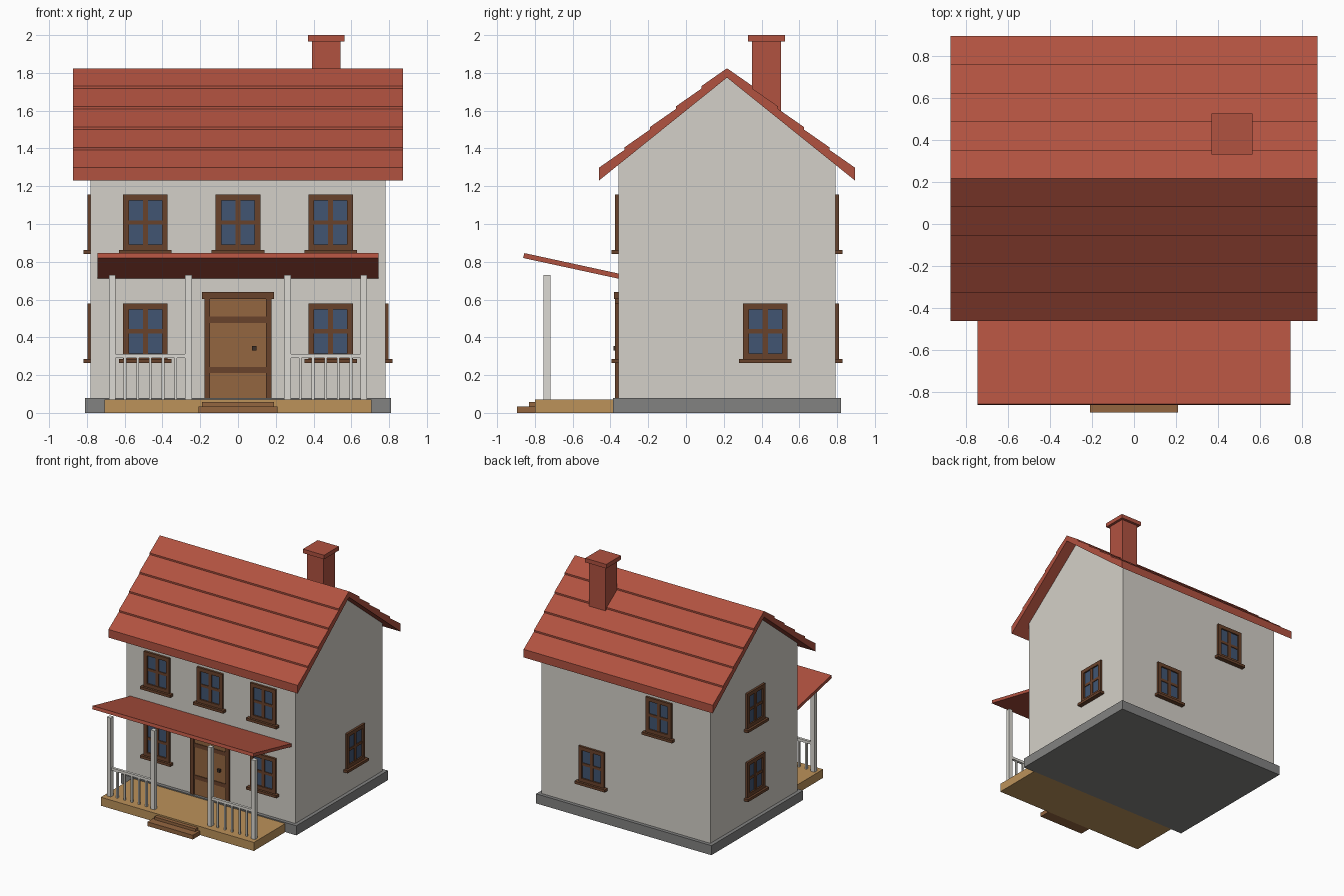
import bpy, bmesh, math
from mathutils import Matrix

if "Cube" in bpy.data.objects:
    bpy.data.objects.remove(bpy.data.objects["Cube"])

C = 0.217          # y of the ridge and house centre
HW, HD = 0.78, 0.575   # half width and half depth of the walls


def material(name, r, g, b):
    m = bpy.data.materials.new(name)
    lin = [((v / 255 + 0.055) / 1.055) ** 2.4 for v in (r, g, b)]
    m.diffuse_color = (*lin, 1)
    m.use_nodes = True
    m.node_tree.nodes["Principled BSDF"].inputs["Base Color"].default_value = m.diffuse_color
    return m


WALL = material("wall plaster", 212, 208, 200)
ROOF = material("roof red", 177, 82, 64)
STONE = material("foundation grey", 130, 130, 129)
DECK = material("deck tan", 188, 146, 90)
WOOD = material("door brown", 148, 102, 64)
TRIM = material("trim dark brown", 105, 66, 43)
GLASS = material("window blue", 65, 85, 114)
POST = material("porch white", 220, 218, 211)
KNOB = material("knob dark", 60, 48, 40)


def finish(name, mat, bm):
    bmesh.ops.recalc_face_normals(bm, faces=bm.faces)
    me = bpy.data.meshes.new(name)
    bm.to_mesh(me)
    bm.free()
    me.materials.append(mat)
    ob = bpy.data.objects.new(name, me)
    bpy.context.collection.objects.link(ob)
    return ob


def boxes(name, mat, items, mtx=Matrix()):
    """One object from boxes given as x0, x1, y0, y1, z0, z1."""
    bm = bmesh.new()
    for x0, x1, y0, y1, z0, z1 in items:
        m = Matrix.Translation(((x0 + x1) / 2, (y0 + y1) / 2, (z0 + z1) / 2))
        s = Matrix.Diagonal((x1 - x0, y1 - y0, z1 - z0, 1))
        bmesh.ops.create_cube(bm, size=1, matrix=mtx @ m @ s)
    return finish(name, mat, bm)


def extrude_x(name, mat, profile, half):
    """Extrude a (y, z) profile along x."""
    bm = bmesh.new()
    f = bm.faces.new([bm.verts.new((-half, y, z)) for y, z in profile])
    r = bmesh.ops.extrude_face_region(bm, geom=[f])
    verts = [v for v in r["geom"] if isinstance(v, bmesh.types.BMVert)]
    bmesh.ops.translate(bm, verts=verts, vec=(2 * half, 0, 0))
    return finish(name, mat, bm)


# Foundation and gabled walls
boxes("foundation", STONE, [(-0.81, 0.81, C - 0.604, C + 0.604, 0, 0.08)])
extrude_x("walls", WALL, [(C - HD, 0.075), (C + HD, 0.075), (C + HD, 1.315),
                          (C, 1.779), (C - HD, 1.315)], HW)

# Main roof: five stepped courses on each slope
RUN = 0.678
slope = []                      # (distance from ridge, z) from eave upwards
z = 1.298
for i in range(5):
    slope.append((RUN * (1 - i / 5), z))
    z += 0.0945
    slope.append((RUN * (1 - (i + 1) / 5), z))
    z += 0.0135
front = [(C - d, h) for d, h in slope]
back = [(C + d, h) for d, h in reversed(slope[:-1])]
extrude_x("main_roof", ROOF,
          front + back + [(C + RUN, 1.23), (C, 1.775), (C - RUN, 1.23)], 0.874)

# Chimney
cx, cy = 0.467, 0.427
for name, r, z0, z1 in (("chimney_stack", 0.0765, 1.45, 1.966),
                        ("chimney_cap", 0.0975, 1.966, 2.0)):
    boxes(name, ROOF, [(cx - r, cx + r, cy - r, cy + r, z0, z1)])

# Porch deck and steps
boxes("porch_deck", DECK, [(-0.707, 0.707, -0.80, -0.385, 0, 0.071)])
boxes("lower_step", WOOD, [(-0.21, 0.21, -0.896, -0.80, 0, 0.035)])
boxes("upper_step", WOOD, [(-0.19, 0.19, -0.832, -0.80, 0.035, 0.058)])

# Porch roof, sloping down to the wall
extrude_x("porch_roof", ROOF, [(-0.862, 0.82), (-0.35, 0.709),
                               (-0.35, 0.736), (-0.856, 0.846)], 0.744)

# Porch posts, rails and balusters, both sides
py = -0.736
for side, s in (("left", -1), ("right", 1)):
    for part, x in (("outer", 0.666 * s), ("inner", 0.262 * s)):
        boxes(f"{side}_{part}_post", POST,
              [(x - 0.018, x + 0.018, py - 0.018, py + 0.018, 0.07, 0.73)])
    mid = 0.464 * s
    boxes(f"{side}_rail", POST,
          [(mid - 0.19, mid + 0.19, py - 0.011, py + 0.011, 0.29, 0.312)])
    boxes(f"{side}_balusters", POST,
          [(mid + k * 0.067 - 0.007, mid + k * 0.067 + 0.007,
            py - 0.007, py + 0.007, 0.07, 0.292) for k in range(-2, 3)])

# Door with jambs, lintel, bands and knob
wy = C - HD
door = Matrix.Translation((0, wy, 0))
boxes("door_leaf", WOOD, [(-0.15, 0.15, -0.008, 0.01, 0.08, 0.605)], door)
boxes("door_frame", TRIM,
      [(-0.178, -0.147, -0.018, 0.01, 0.08, 0.603),
       (0.147, 0.178, -0.018, 0.01, 0.08, 0.603),
       (-0.19, 0.19, -0.024, 0.01, 0.602, 0.641)], door)
boxes("door_bands", TRIM, [(-0.147, 0.147, -0.013, 0.0, 0.211, 0.244),
                           (-0.147, 0.147, -0.013, 0.0, 0.477, 0.51)], door)
boxes("door_knob", KNOB, [(0.074, 0.098, -0.027, 0.0, 0.331, 0.355)], door)


def window(name, x, y, base, turn):
    """Window on a wall; built facing -y, then turned about z."""
    m = Matrix.Translation((x, y, base)) @ Matrix.Rotation(math.radians(turn), 4, "Z")
    w, h, b = 0.118, 0.315, 0.031
    boxes(name + "_frame", TRIM,
          [(-w, -w + b, -0.018, 0.01, 0.02, h),
           (w - b, w, -0.018, 0.01, 0.02, h),
           (-w + b, w - b, -0.018, 0.01, h - b, h),
           (-w + b, w - b, -0.018, 0.01, 0.02, 0.02 + b),
           (-0.014, 0.014, -0.013, 0.01, 0.02 + b, h - b),
           (-w + b, w - b, -0.012, 0.01, 0.157, 0.179)], m)
    boxes(name + "_sill", TRIM, [(-0.139, 0.139, -0.037, 0.01, 0, 0.022)], m)
    boxes(name + "_glass", GLASS, [(-w + b, w - b, -0.006, 0.003, 0.03, h - 0.02)], m)


# Windows on all four sides
LOW, HIGH = 0.264, 0.84
for side, x in (("left", -0.49), ("middle", 0), ("right", 0.49)):
    window(f"front_upper_{side}_window", x, wy, HIGH, 0)
    if x:
        window(f"front_lower_{side}_window", x, wy, LOW, 0)
window("right_side_window", HW, 0.42, LOW, 90)
window("back_lower_window", 0.31, C + HD, LOW, 180)
window("back_upper_window", -0.31, C + HD, HIGH, 180)
window("left_side_lower_window", -HW, 0.21, LOW, -90)
window("left_side_upper_window", -HW, 0.21, HIGH, -90)
